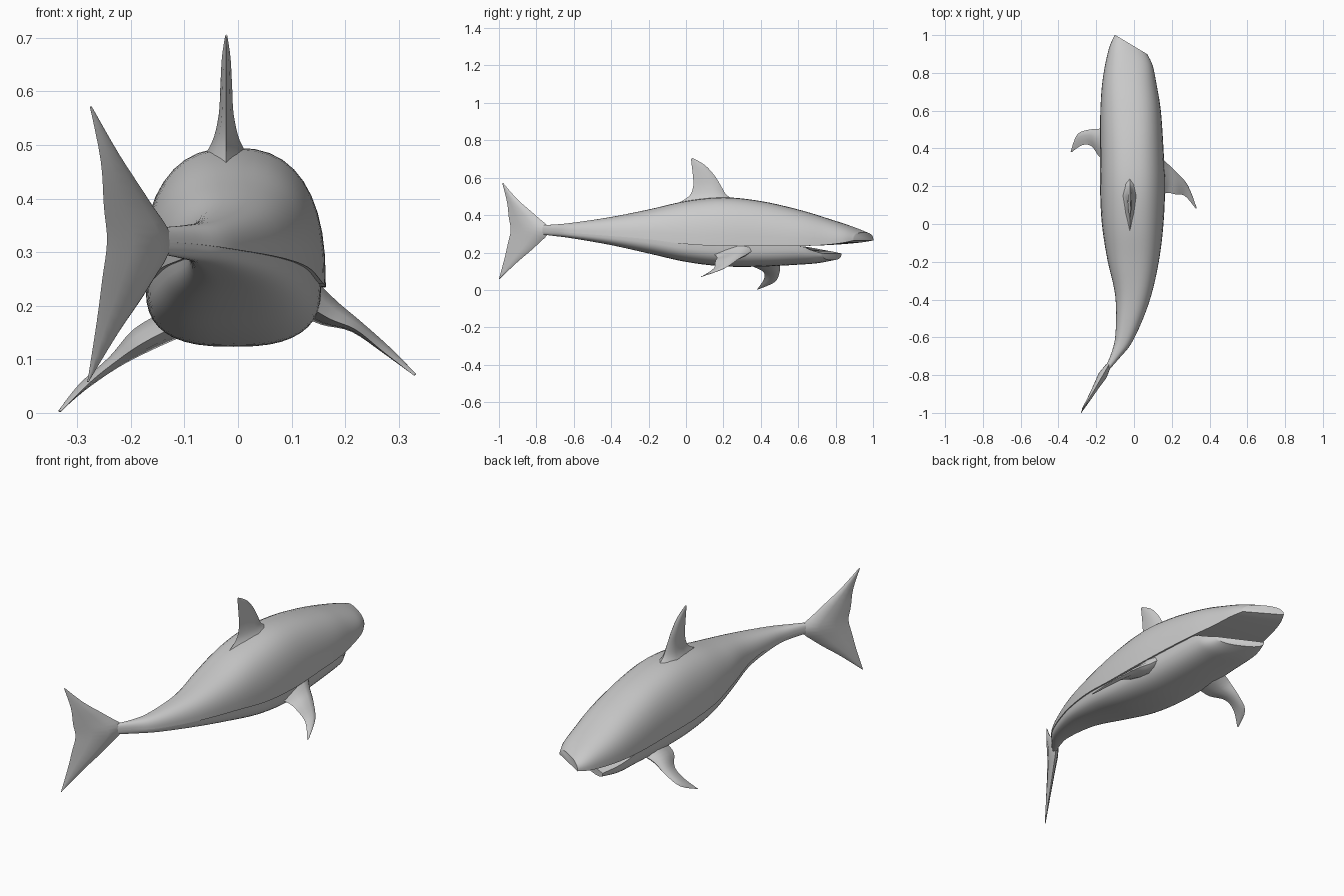
import bpy, math
from mathutils import Vector

if "Cube" in bpy.data.objects:
    bpy.data.objects.remove(bpy.data.objects["Cube"])


def spline(rows, n):
    """Catmull-Rom resampling of a short table of stations."""
    out = []
    for i in range(len(rows) - 1):
        p0, p1 = rows[max(i - 1, 0)], rows[i]
        p2, p3 = rows[i + 1], rows[min(i + 2, len(rows) - 1)]
        for k in range(n):
            t = k / n
            out.append([0.5 * (2 * b + (c - a) * t + (2 * a - 5 * b + 4 * c - d) * t * t
                               + (3 * b - a - 3 * c + d) * t ** 3)
                        for a, b, c, d in zip(p0, p1, p2, p3)])
    out.append(list(rows[-1]))
    return out


def loft(name, rings, angle=50):
    """Skin a list of closed rings and cap both ends."""
    n = len(rings[0])
    verts = [v for r in rings for v in r]
    faces = [[i * n + j, i * n + (j + 1) % n, (i + 1) * n + (j + 1) % n, (i + 1) * n + j]
             for i in range(len(rings) - 1) for j in range(n)]
    faces += [list(range(n))[::-1], [len(verts) - n + j for j in range(n)]]
    mesh = bpy.data.meshes.new(name)
    mesh.from_pydata(verts, [], faces)
    ob = bpy.data.objects.new(name, mesh)
    bpy.context.collection.objects.link(ob)
    bpy.context.view_layer.objects.active = ob
    ob.select_set(True)
    bpy.ops.object.mode_set(mode='EDIT')
    bpy.ops.mesh.select_all(action='SELECT')
    bpy.ops.mesh.normals_make_consistent(inside=False)
    bpy.ops.object.mode_set(mode='OBJECT')
    bpy.ops.object.shade_smooth_by_angle(angle=math.radians(angle))
    ob.select_set(False)
    return ob


def half_shell(name, rows, power, side, width=1.0, steps=20):
    """Upper (side=1) or lower (side=-1) half of the body, flat along the crease."""
    rings = []
    for y, cx, hw, skew, top, crease, bottom in spline(rows, 5):
        height = (top - crease) if side > 0 else (crease - bottom)
        ring = []
        for k in range(steps + 1):
            a = math.pi * k / steps
            c, s = math.cos(a), max(math.sin(a), 0)
            dx = math.copysign(abs(c) ** power, c) * hw * width
            ring.append((cx + dx, y + skew * dx, crease + side * height * s ** power))
        rings.append(ring)
    return loft(name, rings)


def fin(name, rows, normal):
    """Lens-section fin; each row is leading xyz, trailing xyz, half thickness."""
    nrm = Vector(normal).normalized()
    rings = []
    for r in spline(rows, 4):
        le, te, t = Vector(r[0:3]), Vector(r[3:6]), r[6]
        ring = []
        for f, h in ((0, 0), (.1, .6), (.35, 1), (.7, .6), (1, 0),
                     (.7, -.6), (.35, -1), (.1, -.6)):
            ring.append(le.lerp(te, f) + nrm * t * h)
        rings.append(ring)
    return loft(name, rings)


# Body stations: y, centre x, half width, skew, top z, crease z, bottom z
trunk = [
    (-.80, -.165, .006, -.5, .345, .320, .300),
    (-.70, -.100, .022, -.5, .350, .315, .288),
    (-.60, -.052, .046, -.4, .360, .305, .275),
    (-.40, -.010, .089, -.2, .390, .290, .240),
    (-.20, -.005, .135, -.05, .430, .272, .195),
    (0, -.007, .163, 0, .475, .245, .150),
    (.20, -.008, .172, 0, .495, .235, .126),
    (.40, -.012, .168, 0, .475, .235, .125),
    (.60, -.018, .160, 0, .430, .235, .135)]
snout = [
    (.75, -.023, .143, -.1, .385, .240, .145),
    (.88, -.018, .117, -.35, .340, .252, .20),
    (.95, -.015, .086, -.6, .308, .265, .25)]
jaw = [
    (.70, -.020, .145, -.25, .3, .214, .143),
    (.78, -.018, .108, -.5, .3, .195, .160)]
half_shell("upper_body", trunk + snout, .8, 1)
half_shell("belly_and_lower_jaw", trunk + jaw, .75, -1, width=.95)

# Dorsal fin with flared root
X = -.022
fin("dorsal_fin", [
    (X, .27, .475, X, -.06, .455, .05),
    (X, .215, .51, X, .015, .50, .026),
    (X, .185, .56, X, .038, .55, .014),
    (X, .15, .615, X, .038, .60, .011),
    (X, .10, .668, X, .032, .655, .008),
    (X + .0, .035, .706, X, .027, .70, .002)], (1, 0, 0))

# Pectoral fins, posed differently on each side
fin("right_pectoral_fin", [
    (.13, .37, .22, .13, .14, .20, .035),
    (.172, .325, .19, .172, .165, .175, .026),
    (.22, .28, .165, .22, .157, .155, .013),
    (.285, .205, .115, .27, .148, .115, .008),
    (.332, .085, .072, .328, .08, .07, .002)], (.6, 0, .75))
fin("left_pectoral_fin", [
    (-.12, .52, .17, -.12, .33, .16, .03),
    (-.178, .505, .14, -.178, .35, .13, .026),
    (-.235, .50, .093, -.225, .412, .098, .013),
    (-.30, .475, .042, -.275, .417, .058, .008),
    (-.335, .385, .003, -.33, .38, .003, .002)], (-.65, 0, .7))


# Forked tail fin, lying in the bent plane of the tail
def tail_x(y):
    return -.165 + (y + .8) * .58


tail = [(-.998, .058, -1.0, .058, .002), (-.90, .15, -.97, .17, .010),
        (-.80, .237, -.952, .25, .017), (-.73, .32, -.937, .32, .024),
        (-.80, .395, -.947, .385, .017), (-.90, .483, -.957, .47, .010),
        (-.978, .572, -.982, .57, .002)]
fin("tail_fin", [(tail_x(a) - .06 * max(z - .48, 0), a, z,
                  tail_x(b) - .06 * max(w - .48, 0), b, w, t)
                 for a, z, b, w, t in tail], (.86, -.5, 0))
